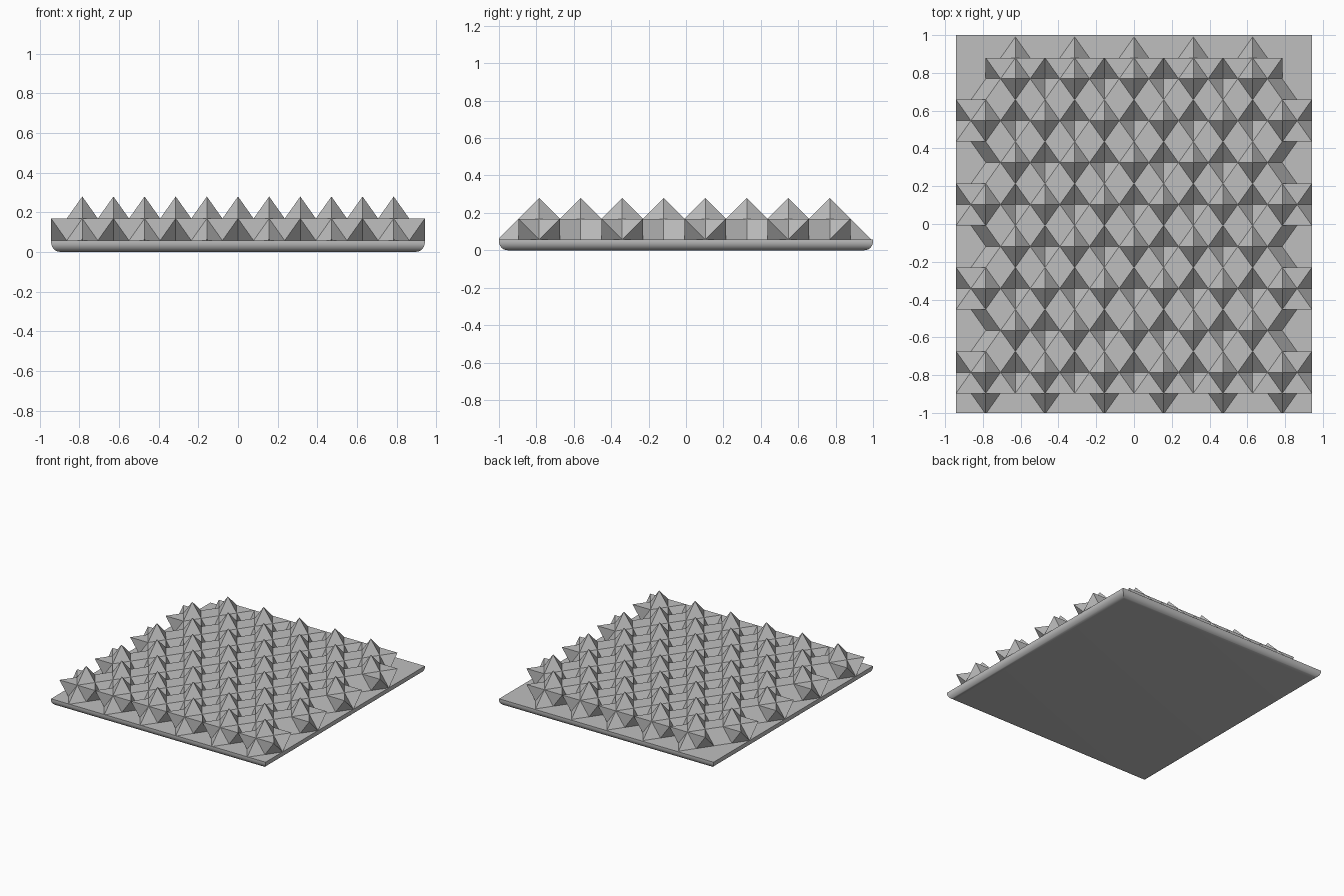
import bpy, bmesh
from itertools import product
from math import sqrt, radians
from mathutils import Vector, Matrix

cube = bpy.data.objects.get("Cube")
if cube:
    bpy.data.objects.remove(cube, do_unlink=True)

UNIT = 0.157                 # half the spacing of the stars along a row
PITCH = UNIT * sqrt(2)       # distance between rows
HALF_X, HALF_Y, TOP = UNIT * 6, 1.0, 0.058

grey = bpy.data.materials.new("plain grey")
grey.use_nodes = True
grey.diffuse_color = (0.52, 0.52, 0.52, 1)
grey.node_tree.nodes["Principled BSDF"].inputs["Base Color"].default_value = grey.diffuse_color


def finish(bm, name):
    mesh = bpy.data.meshes.new(name)
    bm.to_mesh(mesh)
    bm.free()
    mesh.materials.append(grey)
    obj = bpy.data.objects.new(name, mesh)
    bpy.context.collection.objects.link(obj)
    return obj


def cut(bm, point, normal):
    # Discard everything on the side the normal points to
    bmesh.ops.bisect_plane(bm, geom=bm.verts[:] + bm.edges[:] + bm.faces[:], dist=1e-5,
                           plane_co=point, plane_no=normal, clear_outer=True)


# Base slab with rounded lower edges
bm = bmesh.new()
bmesh.ops.create_cube(bm, size=1, matrix=Matrix.Translation((0, 0, TOP / 2))
                      @ Matrix.Diagonal((2 * HALF_X, 2 * HALF_Y, TOP, 1)))
lower = [e for e in bm.edges if all(v.co.z < 0.01 for v in e.verts)]
bmesh.ops.bevel(bm, geom=lower, offset=0.047, segments=8, profile=0.5, affect='EDGES')
slab = finish(bm, "base_slab")
bpy.context.view_layer.objects.active = slab
slab.select_set(True)
bpy.ops.object.shade_smooth_by_angle(angle=radians(35))


# Half star: stellated rhombic dodecahedron standing on an edge, cut at its middle
def half_star():
    bm = bmesh.new()
    for i, j in ((0, 1), (1, 2), (2, 0)):
        k = 3 - i - j
        for si, sj in product((-1, 1), repeat=2):
            a, b = Vector(), Vector()
            a[i], b[j] = si, sj
            side = Vector()
            side[k] = 0.5
            middle = (a + b) / 2
            ring = [a, middle + side, b, middle - side]
            tip = a + b
            for p, q in zip(ring, ring[1:] + ring[:1]):
                bm.faces.new([bm.verts.new(c) for c in (tip, p, q)])
    bmesh.ops.remove_doubles(bm, verts=bm.verts, dist=1e-4)
    bmesh.ops.recalc_face_normals(bm, faces=bm.faces)
    bm.transform(Matrix.Scale(UNIT, 4) @ Matrix.Rotation(radians(45), 4, 'X'))
    cut(bm, (0, 0, 0), (0, 0, -1))
    mesh = bpy.data.meshes.new("half_star")
    bm.to_mesh(mesh)
    bm.free()
    return mesh


# Interlocking rows of six and five stars
star = half_star()
bm = bmesh.new()
for row in range(8):
    count = 6 - row % 2
    for col in range(count):
        spot = Vector(((2 * col - count + 1) * UNIT, (row - 3.5) * PITCH - 0.008, TOP - 0.001))
        start = len(bm.verts)
        bm.from_mesh(star)
        bm.verts.ensure_lookup_table()
        bmesh.ops.translate(bm, verts=bm.verts[start:], vec=spot)
cut(bm, (0, -HALF_Y, 0), (0, -1, 0))
bpy.data.meshes.remove(star)
finish(bm, "star_spikes")
